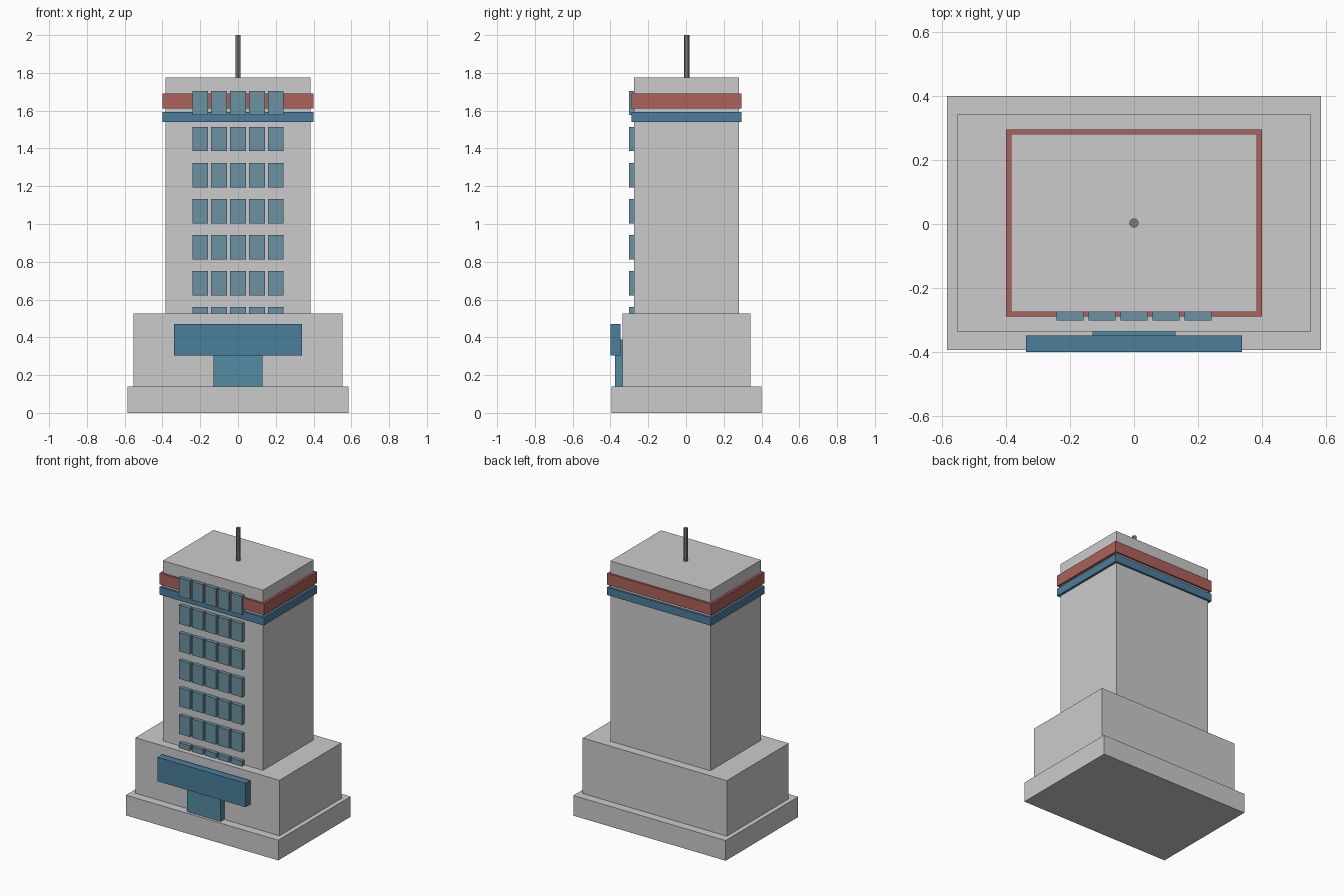
import bpy

if "Cube" in bpy.data.objects:
    bpy.data.objects.remove(bpy.data.objects["Cube"])

CY = 0.003  # building axis in y


def material(name, rgb):
    m = bpy.data.materials.new(name)
    m.diffuse_color = (*rgb, 1)
    m.use_nodes = True
    m.node_tree.nodes["Principled BSDF"].inputs["Base Color"].default_value = m.diffuse_color
    return m


def box(name, x, y, z, mat=None):
    """Box from (min, max) ranges on each axis."""
    center = [(a + b) / 2 for a, b in (x, y, z)]
    bpy.ops.mesh.primitive_cube_add(size=1, location=center)
    o = bpy.context.object
    o.name = name
    o.scale = [b - a for a, b in (x, y, z)]
    bpy.ops.object.transform_apply(location=False, rotation=False, scale=True)
    if mat:
        o.data.materials.append(mat)
    return o


def block(name, hx, hy, z0, z1, mat=None):
    """Box centred on the building axis."""
    return box(name, (-hx, hx), (CY - hy, CY + hy), (z0, z1), mat)


red = material("red_trim", (0.42, 0.12, 0.10))
blue = material("blue_trim", (0.07, 0.21, 0.33))
glass = material("window_glass", (0.15, 0.29, 0.36))
door_glass = material("door_glass", (0.09, 0.26, 0.36))

# Stepped masses
block("base", 0.585, 0.397, 0, 0.14)
block("podium", 0.553, 0.339, 0.14, 0.525)
block("tower", 0.384, 0.278, 0.525, 1.775)

# Bands around the crown
block("blue_band", 0.4, 0.292, 1.54, 1.594, blue)
block("red_band", 0.4, 0.292, 1.612, 1.69, red)

# Window grid on the front; the lowest row sinks into the podium
for row in range(7):
    top = 1.705 - 0.1908 * row
    for col in range(5):
        x = (col - 2) * 0.1
        box(f"window_{row}_{col}", (x - 0.042, x + 0.042),
            (-0.301, -0.273), (top - 0.129, top), glass)

# Entrance
box("entrance_door", (-0.13, 0.13), (-0.375, -0.334), (0.14, 0.388), door_glass)
box("entrance_canopy", (-0.338, 0.338), (-0.4, -0.348), (0.305, 0.471), blue)

# Roof mast
bpy.ops.mesh.primitive_cylinder_add(vertices=12, radius=0.0145, depth=0.23,
                                    location=(0, CY, 1.885))
mast = bpy.context.object
mast.name = "mast"
bpy.ops.object.shade_smooth_by_angle()
mast.data.materials.append(material("mast_grey", (0.2, 0.2, 0.2)))
